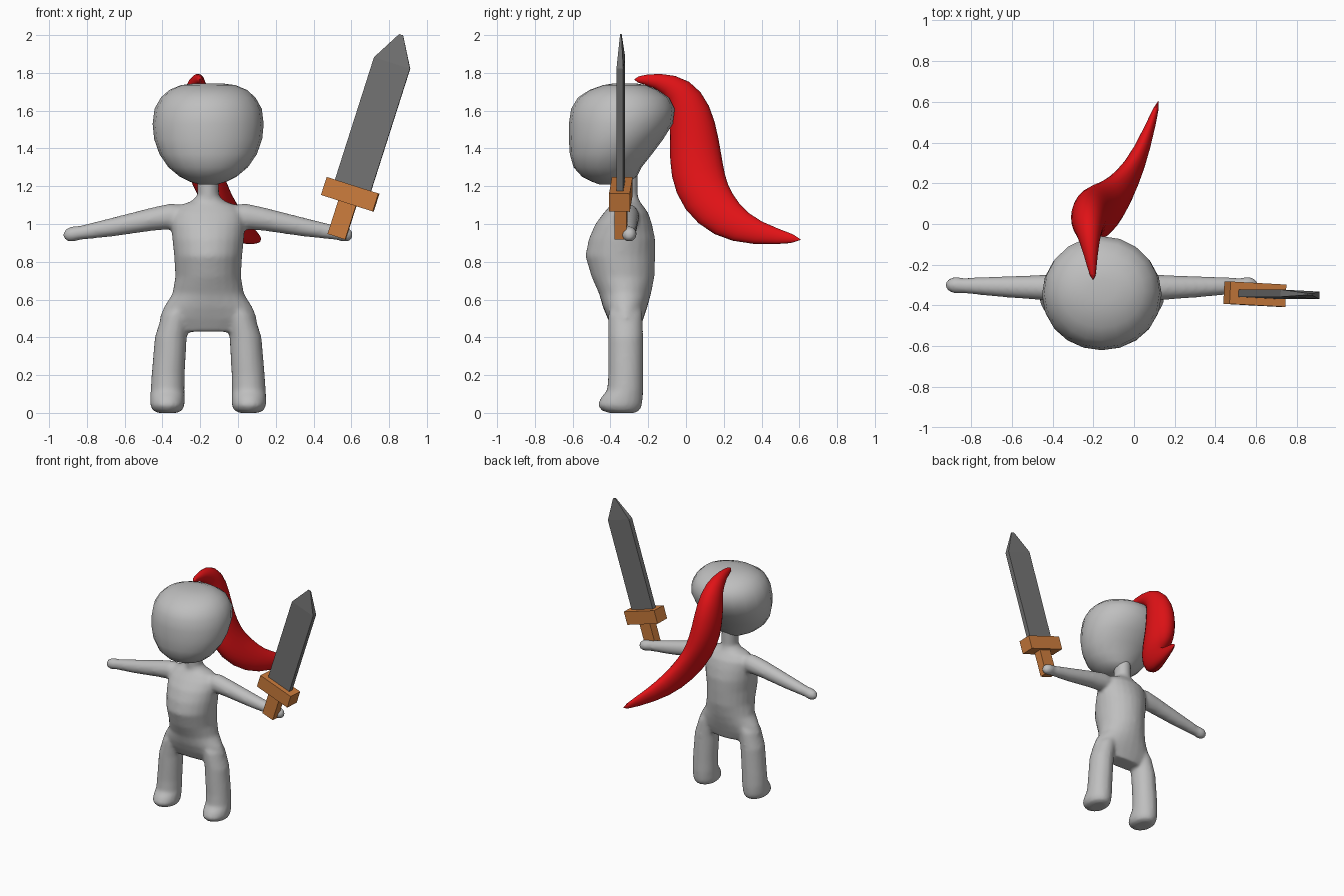
import bpy, bmesh, math
from mathutils import Vector, Matrix

if "Cube" in bpy.data.objects:
    bpy.data.objects.remove(bpy.data.objects["Cube"])

CX = -0.158  # the figure's own mirror line


def material(name, rgb):
    m = bpy.data.materials.new(name)
    m.diffuse_color = (*rgb, 1)
    m.use_nodes = True
    m.node_tree.nodes["Principled BSDF"].inputs["Base Color"].default_value = m.diffuse_color
    return m


GREY = material("figure grey", (0.52, 0.52, 0.52))
STEEL = material("steel grey", (0.17, 0.17, 0.17))
WOOD = material("wood orange", (0.60, 0.20, 0.045))
RED = material("plume red", (0.75, 0.006, 0.008))


def loft(bm, sections, n, phase=0.0):
    """Skin closed rings; each section is (centre, u half-axis, v half-axis)."""
    rings = []
    for c, u, v in sections:
        angles = [2 * math.pi * i / n + phase for i in range(n)]
        rings.append([bm.verts.new(Vector(c) + Vector(u) * math.cos(a) + Vector(v) * math.sin(a))
                      for a in angles])
    for a, b in zip(rings, rings[1:]):
        for i in range(n):
            j = (i + 1) % n
            bm.faces.new((a[i], a[j], b[j], b[i]))
    bm.faces.new(rings[0])
    bm.faces.new(rings[-1])


def finish(bm, name, mat, smooth=True):
    bmesh.ops.recalc_face_normals(bm, faces=bm.faces[:])
    me = bpy.data.meshes.new(name)
    bm.to_mesh(me)
    bm.free()
    me.materials.append(mat)
    for p in me.polygons:
        p.use_smooth = smooth
    ob = bpy.data.objects.new(name, me)
    bpy.context.collection.objects.link(ob)
    return ob


def level(z, x, hw, front, back):
    """Horizontal ring at height z."""
    return ((x, (front + back) / 2, z), (hw, 0, 0), (0, (back - front) / 2, 0))


# Body: torso with neck, mirrored legs and arms, fused into one skin
bm = bmesh.new()
torso = [(.43, .19, -.38, -.25), (.50, .26, -.415, -.225), (.56, .235, -.44, -.205),
         (.63, .19, -.46, -.185), (.72, .174, -.50, -.167), (.83, .18, -.533, -.163),
         (.92, .19, -.515, -.163), (1.0, .195, -.48, -.18), (1.06, .19, -.435, -.20),
         (1.10, .15, -.40, -.23), (1.12, .09, -.385, -.245), (1.15, .058, -.385, -.255),
         (1.30, .056, -.39, -.255)]
loft(bm, [level(z, CX, hw, f, b) for z, hw, f, b in torso], 24)

leg = [(0, .215, .05, -.41, -.27), (.012, .215, .078, -.445, -.245), (.04, .216, .092, -.47, -.232),
       (.08, .216, .092, -.452, -.228), (.12, .215, .09, -.418, -.227), (.2, .212, .088, -.412, -.227),
       (.4, .198, .085, -.412, -.227), (.52, .17, .075, -.412, -.23), (.60, .12, .055, -.40, -.24)]
arm = [(.08, 1.03, .065, -.315, .06), (.20, 1.04, .069, -.312, .065), (.30, 1.025, .062, -.312, .062),
       (.50, .985, .051, -.308, .051), (.68, .953, .038, -.303, .038), (.72, .946, .042, -.301, .042),
       (.75, .943, .034, -.30, .034), (.766, .942, .016, -.30, .016)]
for s in (-1, 1):
    loft(bm, [level(z, CX + s * x, hw, f, b) for z, x, hw, f, b in leg], 20)
    loft(bm, [((CX + s * x, y, z), (0, ry, 0), (0, 0, rz)) for x, z, rz, y, ry in arm], 16)
body = finish(bm, "body", GREY)
fuse = body.modifiers.new("fuse", 'REMESH')
fuse.mode = 'VOXEL'
fuse.voxel_size = 0.012
fuse.use_smooth_shade = True
relax = body.modifiers.new("relax", 'SMOOTH')
relax.factor = 0.5
relax.iterations = 8

# Head: broad rounded skull sloping in to the neck at the back
bm = bmesh.new()
head = [(1.21, .05, -.46, -.34), (1.225, .10, -.50, -.29), (1.25, .15, -.55, -.26),
        (1.30, .21, -.595, -.235), (1.37, .258, -.615, -.18), (1.45, .286, -.62, -.12),
        (1.53, .294, -.62, -.07), (1.61, .284, -.608, -.06), (1.67, .25, -.572, -.09),
        (1.71, .205, -.51, -.15), (1.735, .145, -.44, -.21), (1.745, .07, -.38, -.27)]
loft(bm, [level(z, CX, hw, f, b) for z, hw, f, b in head], 20)
finish(bm, "head", GREY)

# Plume: swept tapering tail; (x, y, z, half depth, half width)
tail = [(-.20, -.28, 1.765, .015, .012), (-.213, -.15, 1.765, .042, .035),
        (-.223, -.03, 1.712, .085, .065), (-.225, .022, 1.60, .12, .09),
        (-.215, .045, 1.44, .135, .10), (-.18, .055, 1.28, .15, .10),
        (-.12, .10, 1.14, .142, .09), (-.04, .21, 1.02, .115, .07),
        (.04, .36, .948, .068, .042), (.125, .62, .915, .016, .01)]
sections = []
for i, (x, y, z, depth, width) in enumerate(tail):
    a, b = tail[max(i - 1, 0)], tail[min(i + 1, len(tail) - 1)]
    t = Vector((0, b[1] - a[1], b[2] - a[2])).normalized()
    sections.append(((x, y, z), (width, 0, 0), (0, -t.z * depth, t.y * depth)))
bm = bmesh.new()
loft(bm, sections, 12)
plume = finish(bm, "plume", RED)
caps = plume.data
for e in caps.polygons[-2:]:
    e.use_smooth = False
sub = plume.modifiers.new("round", 'SUBSURF')
sub.levels = sub.render_levels = 1

# Sword: flat-sided pieces in a shared tilted frame centred on the guard
SWORD = (Matrix.Translation((.594, -.345, 1.157)) @ Matrix.Rotation(math.radians(17.7), 4, 'Y')
         @ Matrix.Rotation(math.radians(-3), 4, 'Z'))


def sword_part(name, mat, levels):
    """Rectangular rings (height, half width, half thickness)."""
    bm = bmesh.new()
    k = math.sqrt(2)
    loft(bm, [((0, 0, z), (w * k, 0, 0), (0, t * k, 0)) for z, w, t in levels], 4, math.pi / 4)
    ob = finish(bm, name, mat, smooth=False)
    ob.matrix_world = SWORD
    return ob


sword_part("sword_handle", WOOD, [(-.236, .049, .032), (-.04, .049, .032)])
sword_part("sword_guard", WOOD, [(-.05, .144, .055), (.05, .144, .055)])
sword_part("sword_blade", STEEL, [(.04, .10, .018), (.73, .10, .018), (.887, .011, .004)])
